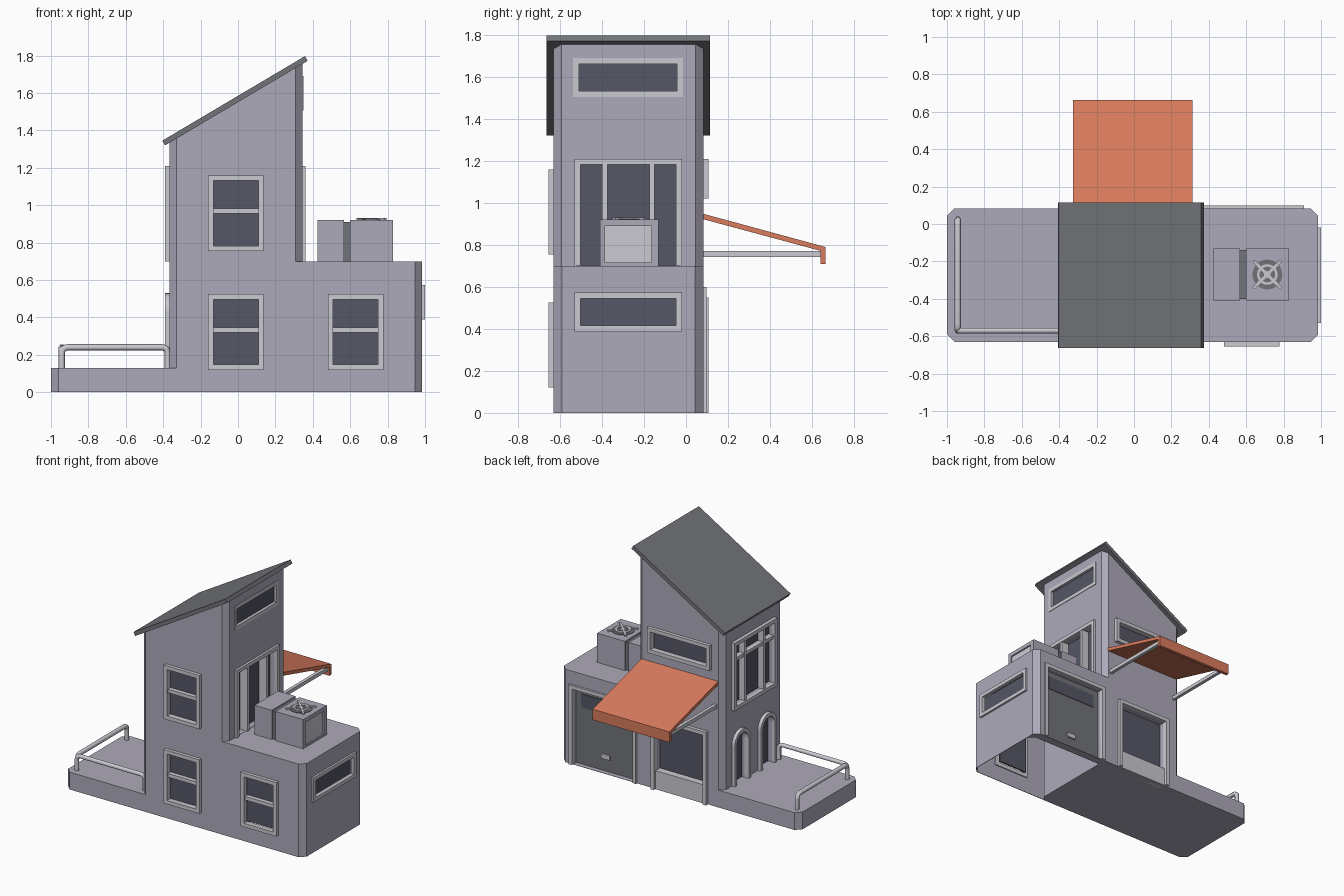
import bpy, bmesh, math
from mathutils import Vector

if "Cube" in bpy.data.objects:
    bpy.data.objects.remove(bpy.data.objects["Cube"])


def material(name, rgb):
    m = bpy.data.materials.new(name)
    m.diffuse_color = (*rgb, 1)
    m.use_nodes = True
    m.node_tree.nodes["Principled BSDF"].inputs["Base Color"].default_value = m.diffuse_color
    return m


WALL = material("wall_grey", (0.42, 0.40, 0.49))
TRIM = material("trim_grey", (0.60, 0.59, 0.64))
DARK = material("dark_grey", (0.17, 0.175, 0.19))
GLASS = material("dark_glass", (0.09, 0.095, 0.13))
ORANGE = material("awning_orange", (0.70, 0.20, 0.11))


def finish(name, bm, mat):
    bmesh.ops.recalc_face_normals(bm, faces=bm.faces)
    me = bpy.data.meshes.new(name)
    bm.to_mesh(me)
    bm.free()
    me.materials.append(mat)
    ob = bpy.data.objects.new(name, me)
    bpy.context.collection.objects.link(ob)
    return ob


# Wall planes: each maps (along wall, height, outward) to world space
FRONT = lambda u, v, n: (u, -0.63 - n, v)
BACK = lambda u, v, n: (u, 0.083 + n, v)
LEFT = lambda u, v, n: (-0.365 - n, u, v)
RIGHT = lambda u, v, n: (0.345 + n, u, v)
ANNEX = lambda u, v, n: (0.985 + n, u, v)
XZ = lambda u, v, n: (u, n, v)
YZ = lambda u, v, n: (n, u, v)


def prism(name, pts, at, n0, n1, mat):
    bm = bmesh.new()
    a, b = [[bm.verts.new(at(u, v, n)) for u, v in pts] for n in (n0, n1)]
    bm.faces.new(a)
    bm.faces.new(b)
    for i in range(len(pts)):
        j = (i + 1) % len(pts)
        bm.faces.new((a[i], a[j], b[j], b[i]))
    return finish(name, bm, mat)


def rect(u0, u1, v0, v1):
    return [(u0, v0), (u0, v1), (u1, v1), (u1, v0)]


def bar(name, u0, u1, v0, v1, at, n0, n1, mat=TRIM):
    return prism(name, rect(u0, u1, v0, v1), at, n0, n1, mat)


def surround(name, outer, inner, at, n0, n1, closed=True):
    """Frame between two outlines with equal point counts."""
    bm = bmesh.new()
    loops = [[bm.verts.new(at(u, v, n)) for u, v in pts]
             for pts, n in ((outer, n0), (outer, n1), (inner, n1), (inner, n0))]
    c = len(outer)
    for i in range(c if closed else c - 1):
        j = (i + 1) % c
        for k in range(4):
            p, q = loops[k], loops[(k + 1) % 4]
            bm.faces.new((p[i], p[j], q[j], q[i]))
    if not closed:
        for i in (0, c - 1):
            bm.faces.new([l[i] for l in loops])
    return finish(name, bm, TRIM)


def cut(body, cutter):
    cutter.hide_render = True
    cutter.hide_viewport = True
    cutter.display_type = 'WIRE'
    m = body.modifiers.new("opening", 'BOOLEAN')
    m.object, m.operation, m.solver = cutter, 'DIFFERENCE', 'EXACT'


def opening(name, body, outer, inner, at, depth, recess, closed=True, mat=GLASS):
    """Raised frame round a recess cut into the wall, filled with a pane."""
    surround(name + "_frame", outer, inner, at, -0.012, depth, closed)
    prism(name + "_pane", inner, at, -recess - 0.01, -recess + 0.003, mat)
    cut(body, prism(name + "_cutter", inner, at, -recess, 0.06, WALL))


def window(name, body, u0, u1, v0, v1, at, depth=0.025, recess=0.02, sill=True, t=0.028):
    opening(name, body, rect(u0, u1, v0, v1), rect(u0 + t, u1 - t, v0 + t if sill else v0 + 0.002, v1 - t),
            at, depth, recess, sill)


# Building masses with chamfered outer corners
def mass(name, x0, x1, top, cl, cr, z0=0, y0=-0.63, y1=0.083):
    pts = [(x0 + cl, y0), (x1 - cr, y0), (x1, y0 + cr), (x1, y1 - cr),
           (x1 - cr, y1), (x0 + cl, y1), (x0, y1 - cl), (x0, y0 + cl)]
    bm = bmesh.new()
    lo = [bm.verts.new((x, y, z0)) for x, y in pts]
    hi = [bm.verts.new((x, y, top(x))) for x, y in pts]
    bm.faces.new(hi)
    bm.faces.new(lo)
    for i in range(8):
        j = (i + 1) % 8
        bm.faces.new((lo[i], lo[j], hi[j], hi[i]))
    bmesh.ops.remove_doubles(bm, verts=bm.verts, dist=1e-5)
    return finish(name, bm, WALL)


tower = mass("tower", -0.365, 0.345, lambda x: 1.555 + 0.592 * x, 0.037, 0.037)
annex = mass("annex", 0.305, 0.985, lambda x: 0.70, 0, 0.04)
cut(annex, mass("annex_hollow_cutter", 0.31, 0.981, lambda x: 0.696, 0, 0.04, -0.05, -0.626, 0.02))
mass("terrace", -1.0, -0.325, lambda x: 0.13, 0.04, 0)
prism("sloped_roof", [(-0.39, 1.32), (-0.405, 1.345), (0.358, 1.797), (0.373, 1.772)],
      XZ, -0.664, 0.115, DARK)

# Front sash windows
for i, (b, u, v) in enumerate([(tower, -0.16, 0.12), (tower, -0.16, 0.755), (annex, 0.48, 0.12)]):
    window(f"sash_window_{i}", b, u, u + 0.297, v, v + 0.405, FRONT)
    bar(f"sash_rail_{i}", u + 0.028, u + 0.269, v + 0.2, v + 0.227, FRONT, -0.02, 0.015)

# Wide strip windows
window("tower_strip_window", tower, -0.537, -0.015, 1.505, 1.69, RIGHT, depth=0.004)
window("annex_strip_window", annex, -0.53, -0.02, 0.388, 0.573, ANNEX, depth=0.015)
window("back_strip_window", tower, -0.27, 0.25, 1.02, 1.21, BACK)

# Roof door on the right and large window on the left
window("roof_door", tower, -0.53, -0.02, 0.70, 1.21, RIGHT, 0.017, 0.05, False)
window("large_window", tower, -0.53, -0.02, 0.70, 1.21, LEFT, 0.025, 0.03)
for i, y in enumerate((-0.40, -0.175)):
    bar(f"roof_door_post_{i}", y, y + 0.025, 0.70, 1.182, RIGHT, -0.05, 0.014)
    bar(f"large_window_post_{i}", y, y + 0.025, 0.728, 1.182, LEFT, -0.03, 0.016)
bar("large_window_transom", -0.502, -0.048, 1.06, 1.085, LEFT, -0.03, 0.012)


# Arched doorways onto the terrace
def arch(c, r, z0, spring):
    return ([(c - r, z0)] + [(c - r * math.cos(a), spring + r * math.sin(a))
            for a in [math.pi * k / 12 for k in range(13)]] + [(c + r, z0)])


for i, c in enumerate((-0.12, -0.43)):
    opening(f"arch_door_{i}", tower, arch(c, 0.097, 0.13, 0.433), arch(c, 0.07, 0.13, 0.433),
            LEFT, 0.025, 0.035, False)

# Shop front under the awning
window("shop_front", tower, -0.24, 0.22, 0.0, 0.55, BACK, 0.025, 0.05, False)
bar("shop_panel", -0.212, 0.192, 0.0, 0.14, BACK, -0.05, 0.005)

# Garage door
opening("garage_door", annex, rect(0.35, 0.91, 0, 0.60), rect(0.378, 0.882, 0.002, 0.572),
        BACK, 0.015, 0.04, False, DARK)
bar("garage_glass", 0.42, 0.84, 0.43, 0.53, BACK, -0.045, -0.033, GLASS)
bar("garage_handle", 0.595, 0.665, 0.095, 0.13, BACK, -0.045, -0.025)

# Awning with front lip and two support rods
prism("awning", [(0.083, 0.948), (0.664, 0.79), (0.664, 0.71), (0.64, 0.71),
                 (0.64, 0.772), (0.083, 0.922)], YZ, -0.326, 0.312, ORANGE)
for i, x in enumerate((-0.315, 0.275)):
    bar(f"awning_rod_{i}", 0.07, 0.645, 0.743, 0.77, YZ, x, x + 0.025)


# Terrace rails as rounded tubes
def rail(name, pts):
    path = [Vector(pts[0])]
    for a, b, c in zip(pts, pts[1:], pts[2:]):
        a, b, c = Vector(a), Vector(b), Vector(c)
        p, q = b + (a - b).normalized() * 0.035, b + (c - b).normalized() * 0.035
        for k in range(5):
            t = k / 4
            path.append(p * (1 - t) ** 2 + b * 2 * t * (1 - t) + q * t * t)
    path.append(Vector(pts[-1]))
    cu = bpy.data.curves.new(name, 'CURVE')
    cu.dimensions = '3D'
    cu.bevel_depth = 0.017
    cu.bevel_resolution = 1
    sp = cu.splines.new('POLY')
    sp.points.add(len(path) - 1)
    for s, p in zip(sp.points, path):
        s.co = (*p, 1)
    cu.materials.append(TRIM)
    bpy.context.collection.objects.link(bpy.data.objects.new(name, cu))


X, Y, Z = -0.942, -0.57, 0.240
rail("side_rail", [(X, 0.025, 0.12), (X, 0.025, Z), (X, Y, Z), (X, Y, 0.12)])
rail("front_rail", [(X, Y, 0.12), (X, Y, Z), (-0.375, Y, Z), (-0.375, Y, 0.12)])

# Rooftop cooling unit
bar("cooler_small_box", 0.424, 0.568, 0.69, 0.92, XZ, -0.41, -0.13, WALL)
bar("cooler_neck", 0.56, 0.61, 0.69, 0.91, XZ, -0.40, -0.14, DARK)
box = bar("cooler_box", 0.60, 0.83, 0.69, 0.92, XZ, -0.41, -0.13, WALL)
cut(box, bar("cooler_side_cutter", -0.385, -0.165, 0.715, 0.89, YZ, 0.818, 0.85))
bar("cooler_side_panel", -0.385, -0.165, 0.715, 0.89, YZ, 0.81, 0.82)


# Fan: disc, ring, hub and crossed guard bars
def circle(r):
    return [(0.713 + r * math.cos(a), -0.27 + r * math.sin(a))
            for a in [math.tau * k / 24 for k in range(24)]]


TOP = lambda u, v, n: (u, v, 0.92 + n)
prism("fan_disc", circle(0.08), TOP, -0.005, 0.004, DARK)
surround("fan_ring", circle(0.055), circle(0.042), TOP, 0, 0.008)
prism("fan_hub", circle(0.018), TOP, 0, 0.009, TRIM)
for i, a in enumerate((math.pi / 4, -math.pi / 4)):
    c, s = math.cos(a), math.sin(a)
    pts = [(0.713 + u * c - v * s, -0.27 + u * s + v * c)
           for u, v in rect(-0.105, 0.105, -0.008, 0.008)]
    prism(f"fan_guard_{i}", pts, TOP, 0, 0.01 + 0.001 * i, TRIM)
